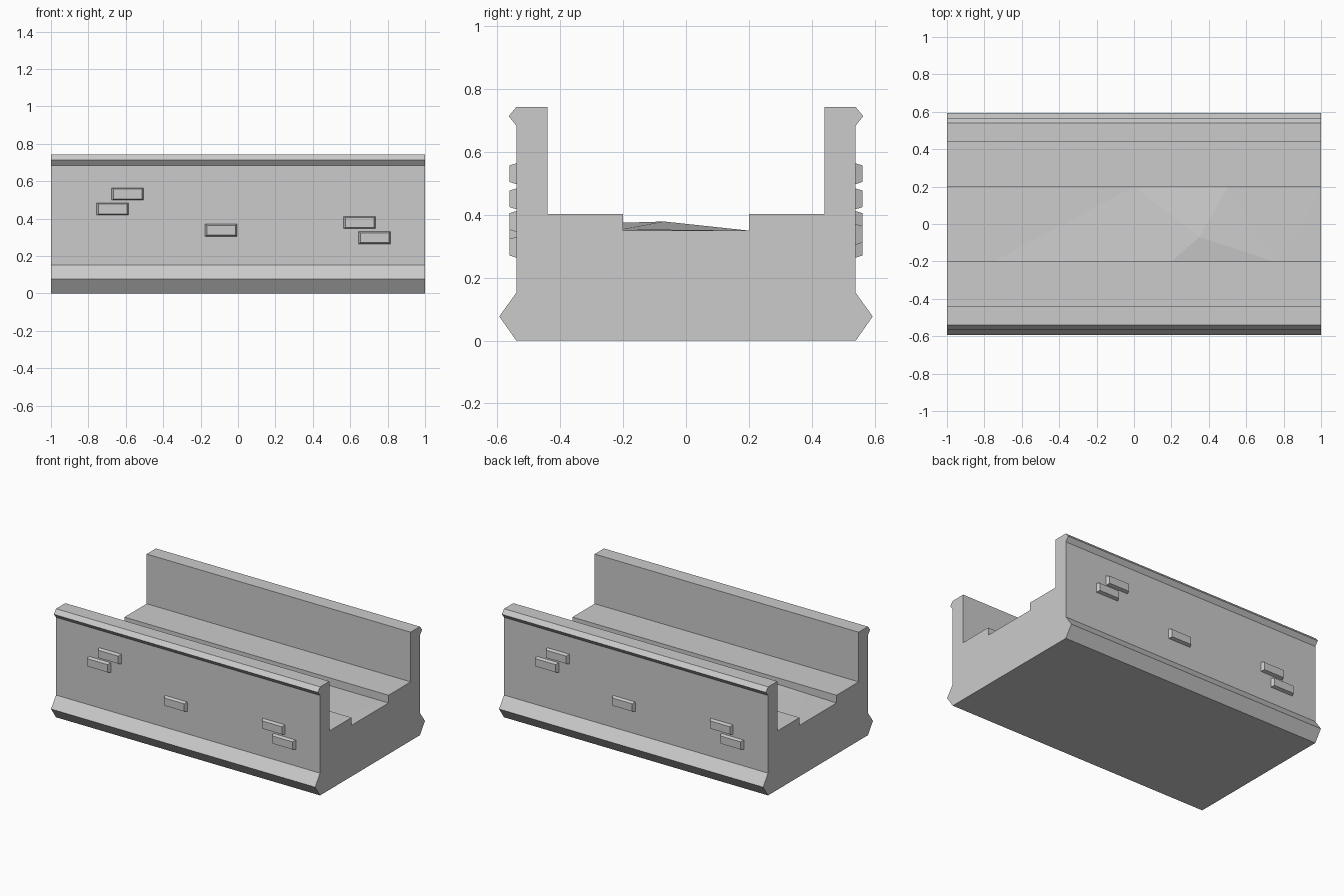
import bpy
import bmesh
from mathutils import Vector
from mathutils.geometry import delaunay_2d_cdt

cube = bpy.data.objects.get("Cube")
if cube:
    bpy.data.objects.remove(cube, do_unlink=True)

stone = bpy.data.materials.new("grey stone")
stone.use_nodes = True
colour = (0.6, 0.6, 0.6, 1)
stone.diffuse_color = colour
stone.node_tree.nodes["Principled BSDF"].inputs["Base Color"].default_value = colour


def finish(name, bm):
    """Turn a bmesh into a flat-shaded stone object."""
    bmesh.ops.recalc_face_normals(bm, faces=bm.faces)
    mesh = bpy.data.meshes.new(name)
    bm.to_mesh(mesh)
    bm.free()
    mesh.materials.append(stone)
    obj = bpy.data.objects.new(name, mesh)
    bpy.context.collection.objects.link(obj)
    return obj


# Bridge body: mirrored cross-section swept along x
half = [(0.54, 0), (0.594, 0.077), (0.54, 0.152), (0.54, 0.684), (0.564, 0.714),
        (0.54, 0.743), (0.44, 0.743), (0.44, 0.403), (0.2, 0.403), (0.2, 0.31)]
outline = half + [(-y, z) for y, z in reversed(half)]
bm = bmesh.new()
section = bm.faces.new([bm.verts.new((-1, y, z)) for y, z in outline])
swept = bmesh.ops.extrude_face_region(bm, geom=[section], use_keep_orig=True)
bmesh.ops.translate(bm, vec=(2, 0, 0),
                    verts=[v for v in swept["geom"] if isinstance(v, bmesh.types.BMVert)])
finish("bridge_body", bm)

# Channel floor: slightly uneven facets on a thin slab
floor_points = [(-1, -0.2, 0.35), (1, -0.2, 0.35), (1, 0.2, 0.35), (-1, 0.2, 0.35),
                (-0.75, -0.2, 0.355), (0.2, -0.2, 0.375), (0.75, -0.2, 0.355),
                (-0.55, 0.2, 0.35), (0, 0.2, 0.35), (0.5, 0.2, 0.35),
                (0.35, -0.07, 0.379), (0.9, 0, 0.352)]
flat = [Vector(p[:2]) for p in floor_points]
coords, _, triangles, origins, _, _ = delaunay_2d_cdt(flat, [], [], 0, 0.0001)
bm = bmesh.new()
verts = [bm.verts.new((c.x, c.y, floor_points[o[0]][2])) for c, o in zip(coords, origins)]
faces = [bm.faces.new([verts[i] for i in tri]) for tri in triangles]
slab = bmesh.ops.extrude_face_region(bm, geom=faces, use_keep_orig=True)
for v in slab["geom"]:
    if isinstance(v, bmesh.types.BMVert):
        v.co.z = 0.31
finish("channel_floor", bm)

# Raised bricks: tapered blocks on the front, turned half a circle for the back
brick_centres = [(-0.59, 0.531), (-0.67, 0.451), (-0.09, 0.338), (0.65, 0.379), (0.73, 0.297)]
width, height, taper = 0.09, 0.036, 0.014
for side, turn in (("front", 1), ("back", -1)):
    for number, (x, z) in enumerate(brick_centres, 1):
        bm = bmesh.new()
        bmesh.ops.create_cube(bm, size=2)
        for v in bm.verts:
            outer = v.co.y < 0
            inset = taper if outer else 0
            v.co = (turn * (x + v.co.x * (width - inset)),
                    turn * (-0.562 if outer else -0.53),
                    z + v.co.z * (height - inset * 0.7))
        finish(f"{side}_brick_{number}", bm)
